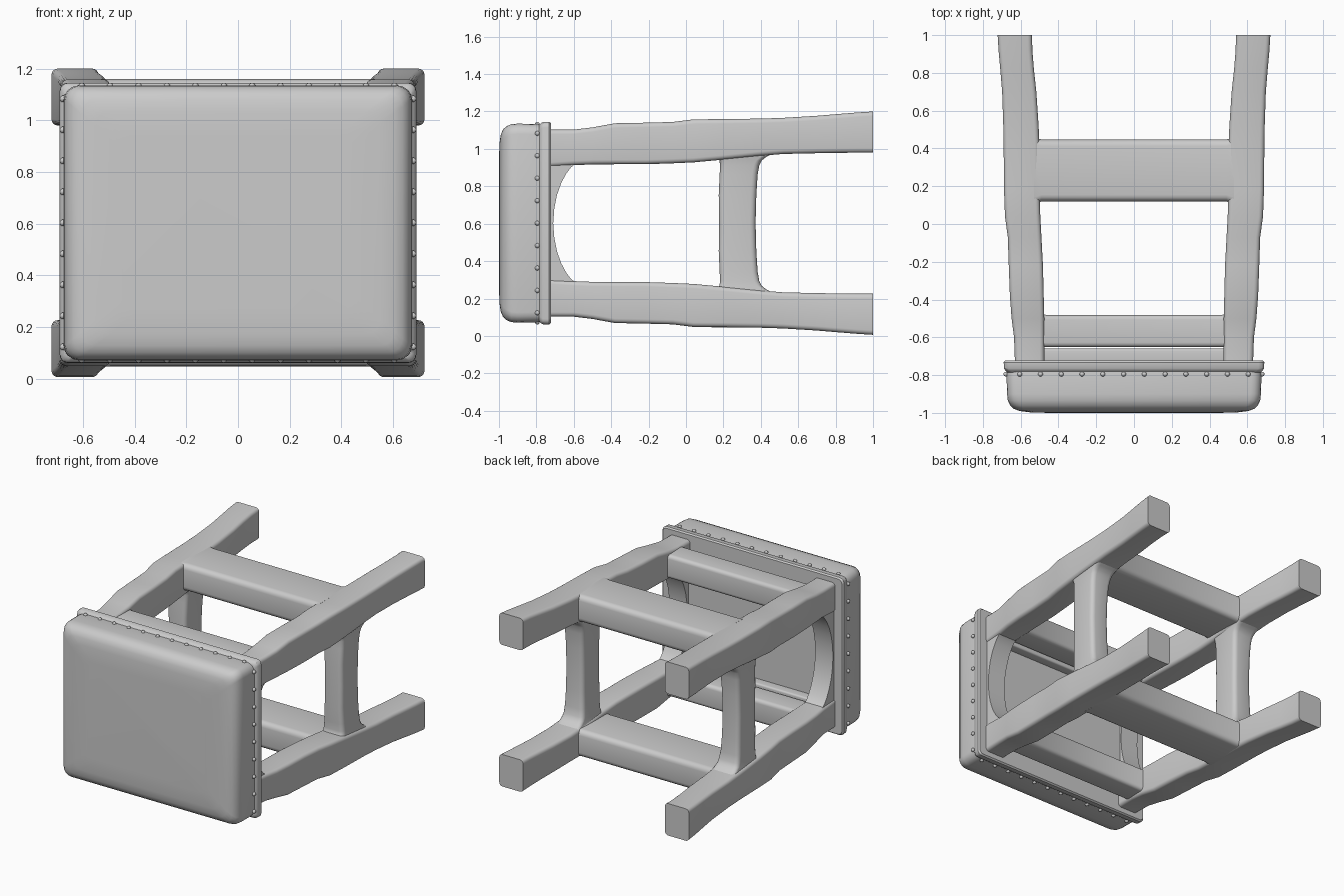
import bpy, bmesh, math
from mathutils import Vector

if "Cube" in bpy.data.objects:
    bpy.data.objects.remove(bpy.data.objects["Cube"])

MID = 0.603  # height of the stool's long axis; parts are built around it


def finish(name, bm, mirror=(False, False), angle=35):
    """Turn a bmesh into an object, mirrored in x and/or z about the axis."""
    bmesh.ops.recalc_face_normals(bm, faces=bm.faces)
    mesh = bpy.data.meshes.new(name)
    bm.to_mesh(mesh)
    bm.free()
    ob = bpy.data.objects.new(name, mesh)
    ob.location.z = MID
    bpy.context.collection.objects.link(ob)
    bpy.ops.object.select_all(action='DESELECT')
    ob.select_set(True)
    bpy.context.view_layer.objects.active = ob
    bpy.ops.object.shade_smooth_by_angle(angle=math.radians(angle))
    if any(mirror):
        mod = ob.modifiers.new("Mirror", 'MIRROR')
        mod.use_axis = (mirror[0], False, mirror[1])
        mod.use_mirror_merge = False
    return ob


def rounded_rect(a0, a1, b0, b1, r, n=5):
    pts = []
    corners = [(a1 - r, b1 - r), (a0 + r, b1 - r), (a0 + r, b0 + r), (a1 - r, b0 + r)]
    for k, (ca, cb) in enumerate(corners):
        for i in range(n):
            t = math.pi / 2 * (k + i / (n - 1))
            pts.append((ca + r * math.cos(t), cb + r * math.sin(t)))
    return pts


def loft(name, axis, stations, r, mirror=(False, False), angle=35):
    """Skin rounded rectangles (t, a0, a1, b0, b1) along an axis."""
    bm = bmesh.new()
    rings = []
    for t, *box in stations:
        ring = []
        for a, b in rounded_rect(*box, r):
            co = {'x': (t, a, b), 'y': (a, t, b), 'z': (a, b, t)}[axis]
            ring.append(bm.verts.new(co))
        rings.append(ring)
    for p, q in zip(rings, rings[1:]):
        for i in range(len(p)):
            j = (i + 1) % len(p)
            bm.faces.new((p[i], p[j], q[j], q[i]))
    bm.faces.new(rings[0])
    bm.faces.new(rings[-1])
    return finish(name, bm, mirror, angle)


def slab(rows):
    """Stations (y, half width, half height) centred on the axis."""
    return [(y, -w, w, -h, h) for y, w, h in rows]


# Padded cushion, its flat sitting face at the front
loft("seat_cushion", 'y', slab([
    (-0.76, 0.672, 0.525), (-0.80, 0.675, 0.530), (-0.90, 0.672, 0.532),
    (-0.935, 0.668, 0.529), (-0.96, 0.655, 0.518), (-0.978, 0.637, 0.502),
    (-0.990, 0.605, 0.475), (-0.997, 0.55, 0.43), (-1.0, 0.45, 0.34)]),
    0.055, angle=60)

# Projecting lip around the underside of the seat
loft("seat_rim", 'y', slab([
    (-0.785, 0.672, 0.524), (-0.775, 0.682, 0.535), (-0.765, 0.688, 0.541),
    (-0.732, 0.690, 0.542), (-0.722, 0.682, 0.534)]), 0.03)

# Row of small studs around the upholstery edge
bm = bmesh.new()
studs = []
for i in range(9):
    z = -0.48 + 0.12 * i
    studs += [(0.678, z), (-0.678, z)]
for i in range(12):
    x = -0.605 + 0.11 * i
    studs += [(x, 0.529), (x, -0.529)]
for x, z in studs:
    made = bmesh.ops.create_icosphere(bm, subdivisions=2, radius=0.013)
    bmesh.ops.translate(bm, verts=made['verts'], vec=Vector((x, -0.795, z)))
finish("seat_studs", bm)

# Four splayed, slightly uneven legs
loft("legs", 'y', [
    (-0.74, 0.475, 0.630, 0.300, 0.500), (-0.60, 0.475, 0.635, 0.310, 0.500),
    (-0.50, 0.475, 0.648, 0.314, 0.512), (-0.38, 0.478, 0.657, 0.315, 0.534),
    (-0.22, 0.482, 0.663, 0.315, 0.537), (-0.07, 0.490, 0.668, 0.320, 0.541),
    (0.04, 0.496, 0.683, 0.325, 0.555), (0.18, 0.500, 0.688, 0.338, 0.556),
    (0.40, 0.500, 0.690, 0.360, 0.559), (0.52, 0.505, 0.692, 0.370, 0.563),
    (0.70, 0.517, 0.698, 0.374, 0.574), (0.82, 0.530, 0.708, 0.376, 0.584),
    (0.92, 0.538, 0.717, 0.377, 0.592), (1.00, 0.540, 0.722, 0.377, 0.597)],
    0.024, (True, True))

# Side posts joining the legs, flared at both ends
half = [(0.00, 0.525, 0.665, 0.177, 0.372), (0.15, 0.523, 0.665, 0.175, 0.376),
        (0.26, 0.518, 0.668, 0.180, 0.383), (0.31, 0.512, 0.670, 0.182, 0.392),
        (0.335, 0.510, 0.672, 0.179, 0.405), (0.355, 0.508, 0.674, 0.165, 0.43),
        (0.375, 0.506, 0.674, 0.145, 0.47)]
loft("side_posts", 'z', [(-t, *b) for t, *b in half[:0:-1]] + half, 0.03, (True, False))

# Wide cross rails on the upper and lower sides
loft("wide_cross_rails", 'x', [
    (-0.53, 0.105, 0.46, 0.365, 0.557), (-0.49, 0.12, 0.447, 0.37, 0.556),
    (0.49, 0.12, 0.447, 0.37, 0.556), (0.53, 0.105, 0.46, 0.365, 0.557)],
    0.035, (False, True))

# Narrow rails just behind the seat
loft("seat_cross_rails", 'x', [
    (-0.52, -0.655, -0.46, 0.32, 0.49), (-0.465, -0.652, -0.482, 0.325, 0.487),
    (0.465, -0.652, -0.482, 0.325, 0.487), (0.52, -0.655, -0.46, 0.32, 0.49)],
    0.025, (False, True))

# Cleats fixed to the seat underside
loft("seat_cleats", 'x', [(-0.48, -0.74, -0.66, 0.315, 0.42),
                          (0.48, -0.74, -0.66, 0.315, 0.42)], 0.012, (False, True))

# Arched side aprons under the seat
arch = [(-0.57, 0.33), (-0.595, 0.314), (-0.615, 0.298), (-0.64, 0.265), (-0.667, 0.215),
        (-0.69, 0.15), (-0.704, 0.08), (-0.71, 0.0)]
outline = [(-0.74, 0.36), (-0.57, 0.36)] + arch
outline += [(y, -z) for y, z in outline[-2::-1]]
bm = bmesh.new()
face = bm.faces.new([bm.verts.new((0.487, y, z)) for y, z in outline])
ext = bmesh.ops.extrude_face_region(bm, geom=[face])
bmesh.ops.translate(bm, vec=(0.135, 0, 0),
                    verts=[v for v in ext['geom'] if isinstance(v, bmesh.types.BMVert)])
if not face.is_valid or all(len(e.link_faces) == 2 for e in bm.edges) is False:
    bmesh.ops.holes_fill(bm, edges=bm.edges, sides=0)
finish("side_aprons", bm, (True, False))
